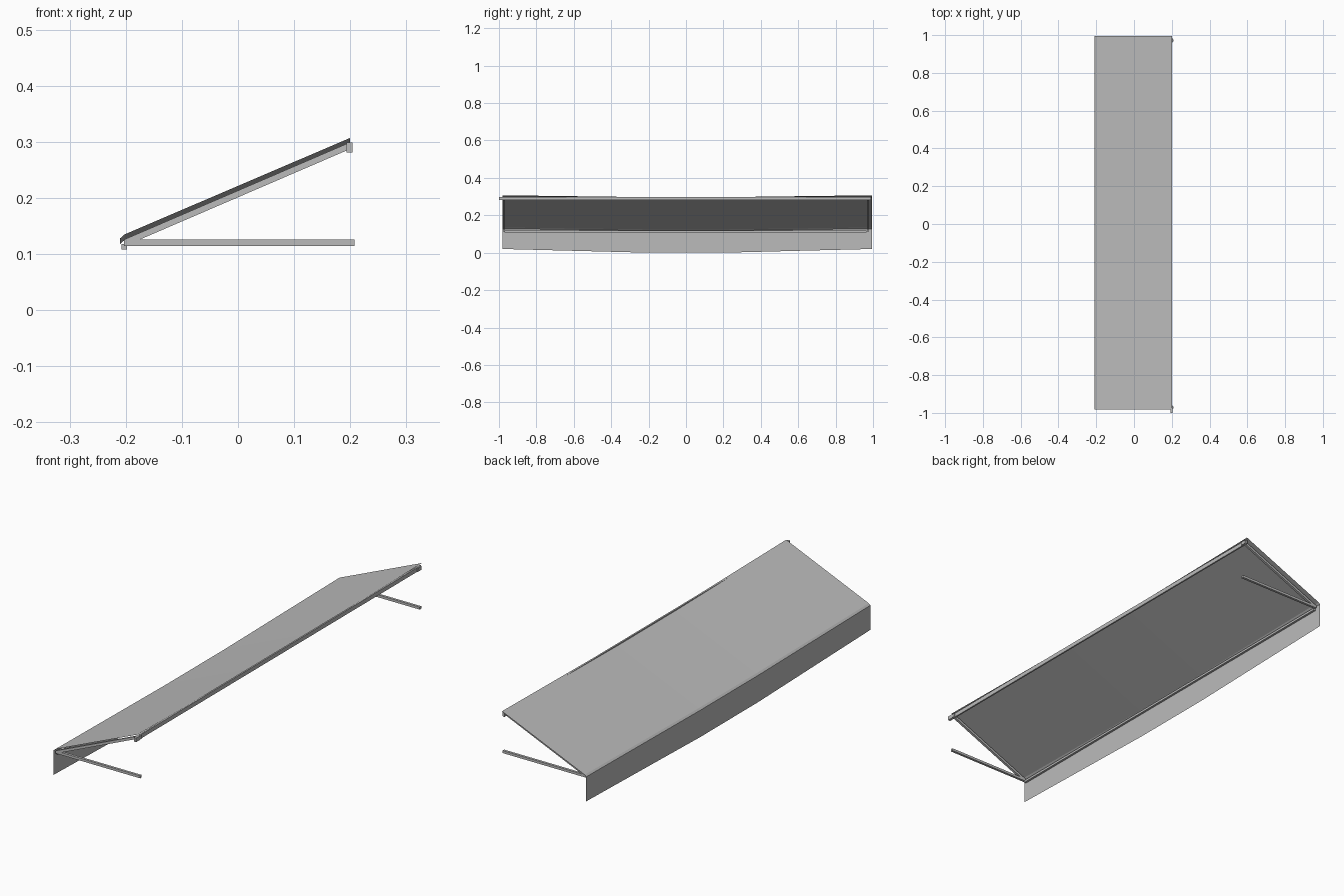
import bpy
from math import atan2, hypot
from mathutils import Matrix, Vector

cube = bpy.data.objects.get("Cube")
if cube:
    bpy.data.objects.remove(cube, do_unlink=True)

grey = bpy.data.materials.new("plain grey")
grey.use_nodes = True
grey.diffuse_color = (0.5, 0.5, 0.5, 1)
grey.node_tree.nodes["Principled BSDF"].inputs["Base Color"].default_value = (0.5, 0.5, 0.5, 1)


def make(name, verts, faces):
    mesh = bpy.data.meshes.new(name)
    mesh.from_pydata(verts, [], faces)
    mesh.materials.append(grey)
    obj = bpy.data.objects.new(name, mesh)
    bpy.context.collection.objects.link(obj)
    return obj


def box(name, low, high):
    """Axis-aligned box between two corners."""
    verts = [(x, y, z) for x in (low[0], high[0]) for y in (low[1], high[1]) for z in (low[2], high[2])]
    faces = [(0, 1, 3, 2), (4, 6, 7, 5), (0, 4, 5, 1), (2, 3, 7, 6), (0, 2, 6, 4), (1, 5, 7, 3)]
    return make(name, verts, faces)


def bar(name, start, end, y, size):
    """Square bar between two (x, z) points at a given y."""
    dx, dz = end[0] - start[0], end[1] - start[1]
    half = size / 2
    obj = box(name, (0, -half, -half), (hypot(dx, dz), half, half))
    turn = Matrix.Rotation(-atan2(dz, dx), 4, 'Y')
    obj.data.transform(Matrix.Translation(Vector((start[0], y, start[1]))) @ turn)
    return obj


# Fabric: one thin sheet, hanging valance plus sloping top, sagging at mid length
profile = [(-0.21, 0.02, 0.02), (-0.21, 0.128, 0.01), (-0.202, 0.135, 0.01), (0.2, 0.307, 0.01)]
stations = [(-0.982, 0), (-0.59, 0.5), (-0.2, 1), (0.2, 1), (0.59, 0.5), (0.994, 0)]
verts = [(x, y, z - drop * sag) for y, sag in stations for x, z, drop in profile]
n = len(profile)
faces = [(j * n + i, j * n + i + 1, (j + 1) * n + i + 1, (j + 1) * n + i)
         for j in range(len(stations) - 1) for i in range(n - 1)]
make("canopy_fabric", verts, faces)

# Long rails
box("wall_rail", (0.193, -0.998, 0.281), (0.2, 0.988, 0.299))
box("front_bar", (-0.208, -0.97, 0.108), (-0.198, 0.965, 0.118))

# Arms and wall brackets at both ends
for side, y in (("right", -0.972), ("left", 0.972)):
    bar(side + "_sloping_arm", (-0.2, 0.121), (0.195, 0.291), y, 0.011)
    bar(side + "_level_arm", (-0.203, 0.12), (0.208, 0.12), y, 0.011)
    box(side + "_wall_bracket", (0.194, y - 0.012, 0.282), (0.204, y + 0.012, 0.298))

# Overall end points of the rail
box("rail_end_cap", (0.193, -1, 0.281), (0.204, -0.975, 0.299))
